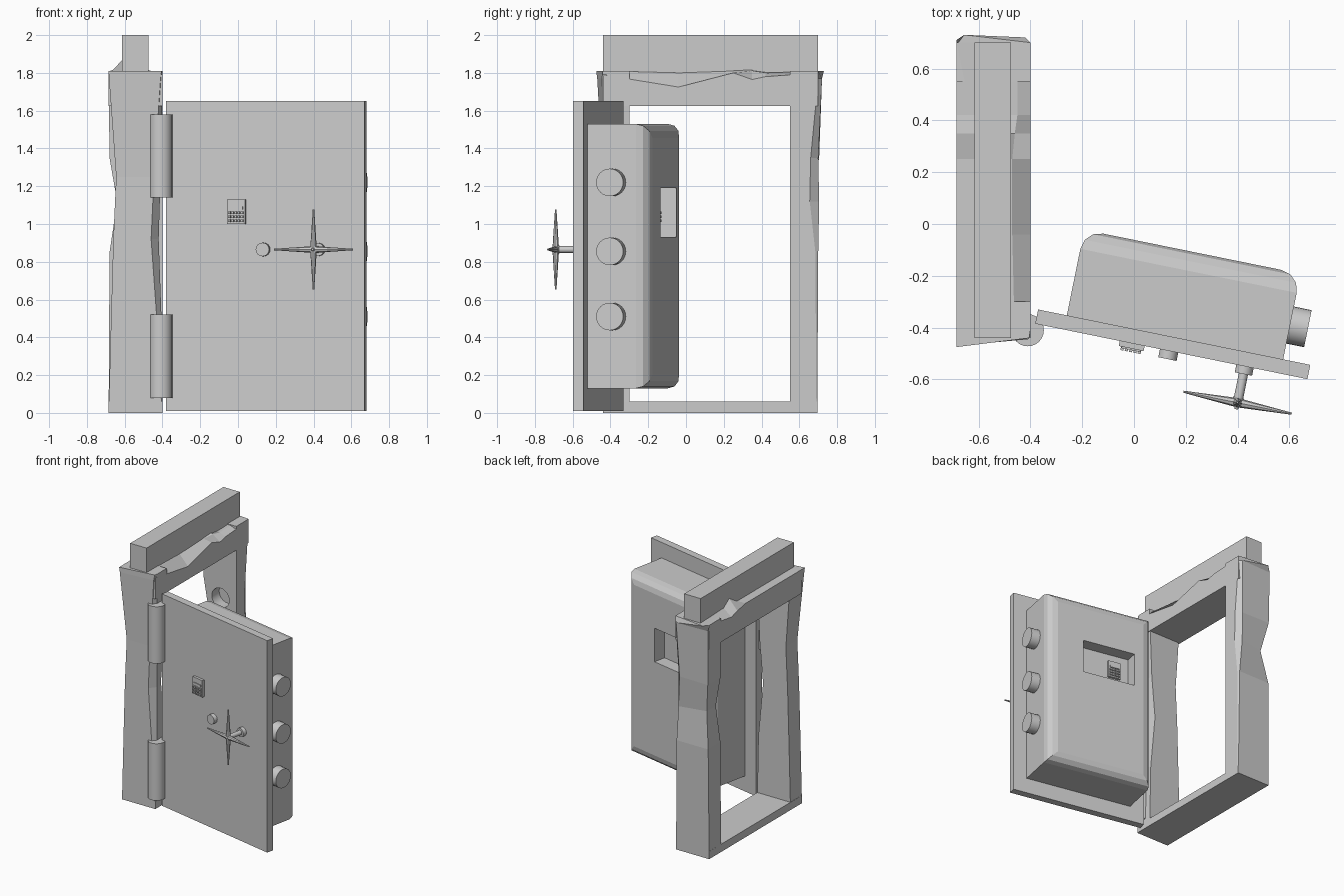
import bpy, bmesh
from math import radians, pi
from mathutils import Matrix, Vector

if "Cube" in bpy.data.objects:
    bpy.data.objects.remove(bpy.data.objects["Cube"])

# door space: x along the door, y towards its inner side, hinged open
DOOR = Matrix.Translation((-0.37, -0.33, 0)) @ Matrix.Rotation(radians(-11.5), 4, 'Z')
WORLD = Matrix.Identity(4)


def finish(name, bm, space=WORLD, smooth=False):
    bmesh.ops.recalc_face_normals(bm, faces=bm.faces[:])
    me = bpy.data.meshes.new(name)
    bm.to_mesh(me)
    bm.free()
    ob = bpy.data.objects.new(name, me)
    bpy.context.collection.objects.link(ob)
    ob.matrix_world = space
    if smooth:
        activate(ob)
        bpy.ops.object.shade_smooth_by_angle(angle=radians(35))
    return ob


def activate(ob):
    bpy.ops.object.select_all(action='DESELECT')
    ob.select_set(True)
    bpy.context.view_layer.objects.active = ob


def add_box(bm, lo, hi):
    lo, hi = Vector(lo), Vector(hi)
    mat = Matrix.Translation((lo + hi) / 2) @ Matrix.Diagonal((*(hi - lo), 1))
    bmesh.ops.create_cube(bm, size=1, matrix=mat)


def box(name, lo, hi, space=WORLD):
    bm = bmesh.new()
    add_box(bm, lo, hi)
    return finish(name, bm, space)


def add_rod(bm, a, b, r1, r2, sides):
    a, b = Vector(a), Vector(b)
    rot = (b - a).to_track_quat('Z', 'Y').to_matrix().to_4x4()
    bmesh.ops.create_cone(bm, cap_ends=True, segments=sides, radius1=r1, radius2=r2,
                          depth=(b - a).length, matrix=Matrix.Translation((a + b) / 2) @ rot)


def rod(name, a, b, r, space=WORLD, sides=24, r2=None):
    bm = bmesh.new()
    add_rod(bm, a, b, r, r if r2 is None else r2, sides)
    return finish(name, bm, space, True)


def loft(name, rings):
    bm = bmesh.new()
    rows = [[bm.verts.new(p) for p in ring] for ring in rings]
    n = len(rows[0])
    for a, b in zip(rows, rows[1:]):
        for i in range(n):
            j = (i + 1) % n
            bm.faces.new((a[i], a[j], b[j], b[i]))
    bm.faces.new(rows[0])
    bm.faces.new(rows[-1])
    return finish(name, bm)


def cut(ob, cutter):
    cutter.hide_render = True
    mod = ob.modifiers.new("cut", 'BOOLEAN')
    mod.operation, mod.object, mod.solver = 'DIFFERENCE', cutter, 'EXACT'
    activate(ob)
    bpy.ops.object.modifier_apply(modifier=mod.name)
    bpy.data.objects.remove(cutter)


# chipped jambs: height, then back-outer, chipped outer pair, and inner corner x/y
def jamb(name, inner, levels):
    return loft(name, [[(ax, ay, z), (bx, by, z), (cx, cy, z), (dx, inner, z), (ax, inner, z)]
                       for z, ax, ay, bx, by, cx, cy, dx in levels])


jamb("hinge_jamb", -0.30, [
    (0.00, -.685, -.44, -.402, -.44, -.40, -.43, -.40),
    (0.50, -.672, -.44, -.43, -.44, -.405, -.41, -.41),
    (0.92, -.660, -.44, -.46, -.44, -.42, -.39, -.45),
    (1.25, -.645, -.44, -.445, -.44, -.41, -.40, -.42),
    (1.77, -.683, -.47, -.41, -.445, -.40, -.42, -.40),
    (1.81, -.685, -.475, -.405, -.44, -.40, -.41, -.40)])
bolt_jamb = jamb("bolt_jamb", 0.55, [
    (0.00, -.685, .695, -.402, .695, -.40, .69, -.40),
    (0.85, -.68, .70, -.41, .70, -.40, .685, -.40),
    (1.12, -.64, .66, -.43, .705, -.40, .655, -.40),
    (1.35, -.68, .705, -.435, .70, -.40, .66, -.40),
    (1.77, -.685, .71, -.42, .72, -.40, .70, -.40),
    (1.81, -.685, .69, -.655, .73, -.40, .70, -.40)])

# bolt sockets
HEIGHTS = (0.51, 0.855, 1.22)
for z in HEIGHTS:
    cut(bolt_jamb, rod("socket_cutter", (-.535, .50, z), (-.535, .64, z), 0.075))

# chipped lintel: y, door-side edge height, ledge x, ledge height, rear ledge z, rear edge z
lintel = [(-.44, 1.79, -.46, 1.81, 1.81, 1.81), (-.04, 1.725, -.47, 1.80, 1.81, 1.81),
          (.25, 1.80, -.47, 1.81, 1.81, 1.81), (.35, 1.765, -.46, 1.81, 1.87, 1.79),
          (.42, 1.78, -.45, 1.80, 1.82, 1.77), (.70, 1.80, -.45, 1.81, 1.81, 1.81)]
loft("lintel", [[(-.685, y, 1.625), (-.40, y, 1.625), (-.40, y, e), (lx, y, lz),
                 (-.612, y, rz), (-.685, y, re)] for y, e, lx, lz, rz, re in lintel])
box("sill", (-.685, -.44, 0), (-.40, .695, .06))
box("header_beam", (-.615, -.44, 1.79), (-.475, .70, 2.0))

# hinges
for part, z in (("lower", 0.08), ("upper", 1.14)):
    rod(part + "_hinge", (-.41, -.41, z), (-.41, -.41, z + .44), 0.062)

# door plate and its thick rounded core
box("door_plate", (0, -.056, .01), (1.072, 0, 1.65), DOOR)
bm = bmesh.new()
add_box(bm, (.113, -.005, .13), (.965, .337, 1.53))
edges = [e for e in bm.edges if all(v.co.y > .3 for v in e.verts)]
bmesh.ops.bevel(bm, geom=edges, offset=.075, segments=3, profile=.5, affect='EDGES')
core = finish("door_core", bm, DOOR)
cut(core, box("recess_cutter", (.26, .24, .93), (.68, .40, 1.19), DOOR))

# locking bolts
for i, z in enumerate(HEIGHTS):
    rod(f"lock_bolt_{i + 1}", (.93, .135, z), (1.035, .135, z), 0.073, DOOR)


# keypads, one outside and one in the inner recess; d is the outward direction
def keypad(name, y, d):
    bm = bmesh.new()

    def slab(x0, x1, z0, z1, depth):
        add_box(bm, (x0, min(y, y + d * depth), z0), (x1, max(y, y + d * depth), z1))
    slab(.333, .431, 1.0, 1.13, .02)
    slab(.345, .419, 1.078, 1.092, .026)
    for row in range(3):
        for col in range(5):
            x, z = .342 + col * .017, 1.01 + row * .021
            slab(x, x + .012, z, z + .015, .034)
    finish(name, bm, DOOR)


keypad("outer_keypad", -.056, -1)
keypad("inner_keypad", .24, 1)

# knob and spoked handle
rod("knob", (.527, -.05, .865), (.527, -.088, .865), 0.036, DOOR)
HX, HZ, HY = .826, .865, -.199
rod("handle_collar", (HX, -.05, HZ), (HX, -.086, HZ), 0.034, DOOR)
rod("handle_shaft", (HX, -.08, HZ), (HX, HY, HZ), 0.018, DOOR, 16)
rod("handle_tip", (HX, HY + .02, HZ), (HX, HY - .026, HZ), 0.022, DOOR, 12, .006)
bm = bmesh.new()
for k in range(4):
    turn = Matrix.Rotation(k * pi / 2, 3, 'Y')
    c = Vector((HX, HY, HZ))
    add_rod(bm, c, c + turn @ Vector((.213, 0, 0)), .018, .004, 8)
finish("handle_spokes", bm, DOOR, True)
